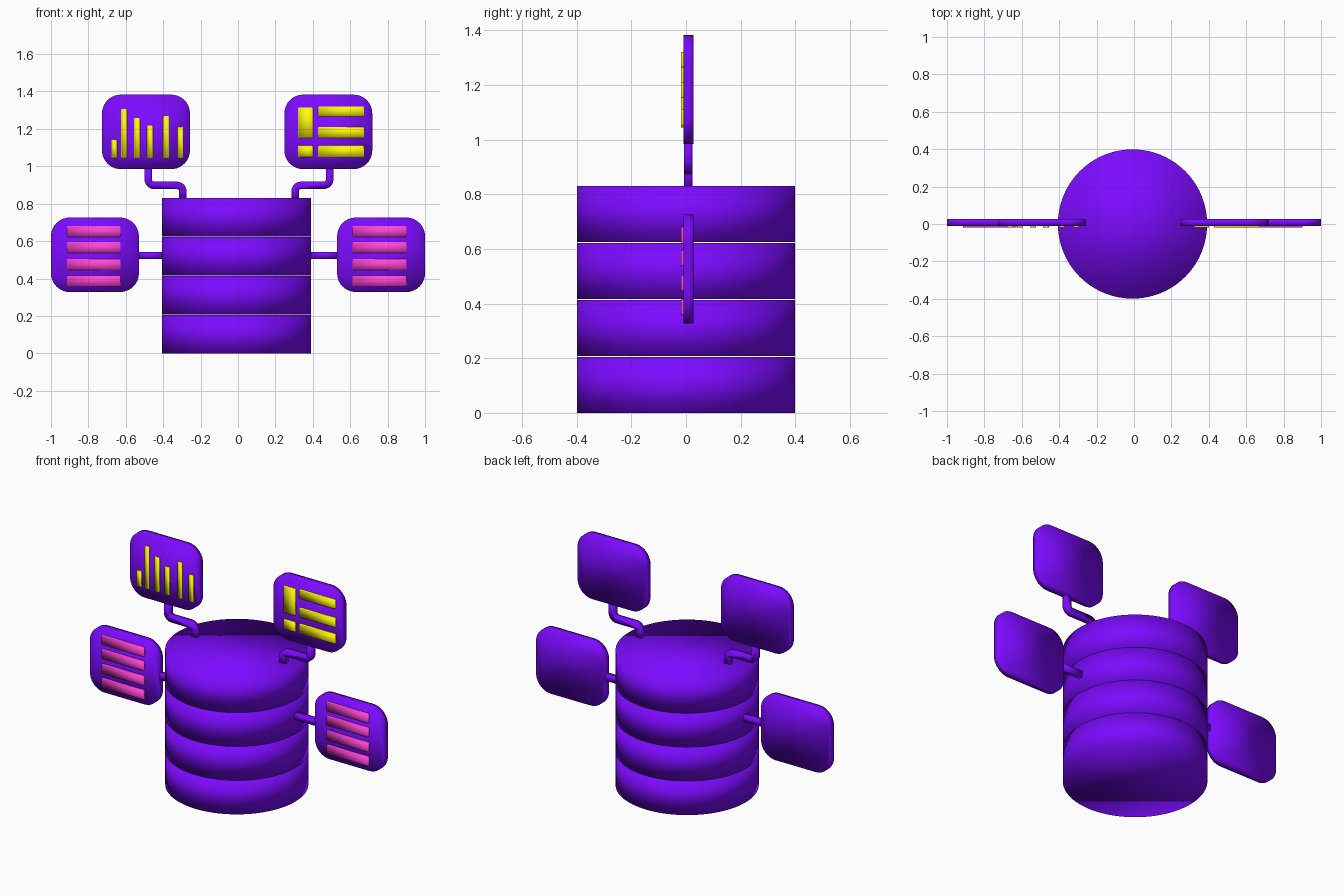
import bpy, bmesh
from math import cos, sin, pi
from mathutils import Vector

if "Cube" in bpy.data.objects:
    bpy.data.objects.remove(bpy.data.objects["Cube"])


def material(name, rgb):
    m = bpy.data.materials.new(name)
    m.diffuse_color = (*rgb, 1)
    m.use_nodes = True
    m.node_tree.nodes["Principled BSDF"].inputs["Base Color"].default_value = m.diffuse_color
    return m


PURPLE = material("purple", (0.20, 0.003, 1.0))
YELLOW = material("yellow", (1.0, 0.93, 0.003))
PINK = material("pink", (1.0, 0.06, 0.66))


def prism(name, outline, y0, y1, mat):
    """Extrude a closed x-z outline from y0 to y1, softly shaded."""
    bm = bmesh.new()
    face = bm.faces.new([bm.verts.new((x, y0, z)) for x, z in outline])
    new = bmesh.ops.extrude_face_region(bm, geom=[face])["geom"]
    moved = [v for v in new if isinstance(v, bmesh.types.BMVert)]
    bmesh.ops.translate(bm, verts=moved, vec=(0, y1 - y0, 0))
    bmesh.ops.recalc_face_normals(bm, faces=bm.faces)
    mesh = bpy.data.meshes.new(name)
    bm.to_mesh(mesh)
    bm.free()
    obj = bpy.data.objects.new(name, mesh)
    bpy.context.collection.objects.link(obj)
    mesh.materials.append(mat)
    mesh.shade_smooth()
    return obj


def rounded_rect(x0, x1, z0, z1, r, n):
    corners = [(x1 - r, z1 - r), (x0 + r, z1 - r), (x0 + r, z0 + r), (x1 - r, z0 + r)]
    return [(cx + r * cos((q + i / n) * pi / 2), cz + r * sin((q + i / n) * pi / 2))
            for q, (cx, cz) in enumerate(corners) for i in range(n + 1)]


def round_path(points, r, n=8):
    """Replace right-angle bends with quarter arcs."""
    pts = [Vector(p) for p in points]
    out = [pts[0]]
    for a, b, c in zip(pts, pts[1:], pts[2:]):
        u, v = (a - b).normalized(), (c - b).normalized()
        centre = b + (u + v) * r
        for i in range(n + 1):
            t = i / n * pi / 2
            out.append(centre - v * r * cos(t) - u * r * sin(t))
    return out + [pts[-1]]


def ribbon(points, width):
    """Outline of a constant-width band along a path."""
    left, right = [], []
    for i, p in enumerate(points):
        d = (points[min(i + 1, len(points) - 1)] - points[max(i - 1, 0)]).normalized()
        if i in (0, 1, len(points) - 2, len(points) - 1):
            d = Vector((0, 1))
        side = Vector((-d.y, d.x)) * width / 2
        left.append(p + side)
        right.append(p - side)
    return left + right[::-1]


# Stacked discs of the drum, separated by thin gaps, softly shaded over the rims
for i in range(4):
    bpy.ops.mesh.primitive_cylinder_add(vertices=96, radius=0.399, depth=0.2045,
                                        location=(-0.008, 0, 0.10225 + i * 0.2085))
    disc = bpy.context.object
    disc.name = f"drum_disc_{i + 1}"
    disc.data.materials.append(PURPLE)
    disc.data.shade_smooth()

# Rounded panels
for name, cx, cz in [("upper_left", -0.492, 1.184), ("upper_right", 0.483, 1.184),
                     ("lower_left", -0.765, 0.527), ("lower_right", 0.765, 0.527)]:
    prism(name + "_panel", rounded_rect(cx - 0.235, cx + 0.235, cz - 0.199, cz + 0.199, 0.1, 10),
          -0.01, 0.028, PURPLE)

for s, side in ((-1, "left"), (1, "right")):
    # Bent arms holding the upper panels
    path = round_path([(s * 0.3 + 0.005, 0.826), (s * 0.3 + 0.005, 0.898),
                       (s * 0.485 + 0.005, 0.898), (s * 0.485 + 0.005, 0.995)], 0.032)
    prism(f"upper_{side}_arm", ribbon(path, 0.04), -0.007, 0.024, PURPLE)
    # Straight arms holding the lower panels
    x0, x1 = sorted((s * 0.38, s * 0.54))
    prism(f"lower_{side}_arm", [(x0, 0.505), (x1, 0.505), (x1, 0.543), (x0, 0.543)],
          -0.007, 0.024, PURPLE)


def bar(name, x0, x1, z0, z1, mat):
    prism(name, rounded_rect(x0, x1, z0, z1, 0.006, 3), -0.018, -0.006, mat)


# Bar chart on the upper left panel
for i, (x, top) in enumerate([(-0.662, 1.142), (-0.609, 1.307), (-0.54, 1.259),
                              (-0.471, 1.217), (-0.385, 1.27), (-0.309, 1.211)]):
    bar(f"chart_bar_{i + 1}", x - 0.0155, x + 0.0155, 1.045, top, YELLOW)

# Table blocks on the upper right panel
for i, (x0, x1, z0, z1) in enumerate([(0.321, 0.401, 1.152, 1.315), (0.321, 0.401, 1.05, 1.11),
                                      (0.428, 0.674, 1.265, 1.321), (0.428, 0.674, 1.152, 1.209),
                                      (0.428, 0.674, 1.05, 1.11)]):
    bar(f"table_block_{i + 1}", x0, x1, z0, z1, YELLOW)

# List rows on both lower panels
for side, cx in (("left", -0.771), ("right", 0.757)):
    for i, z in enumerate((0.652, 0.566, 0.475, 0.388)):
        bar(f"{side}_list_row_{i + 1}", cx - 0.144, cx + 0.144, z - 0.029, z + 0.029, PINK)
